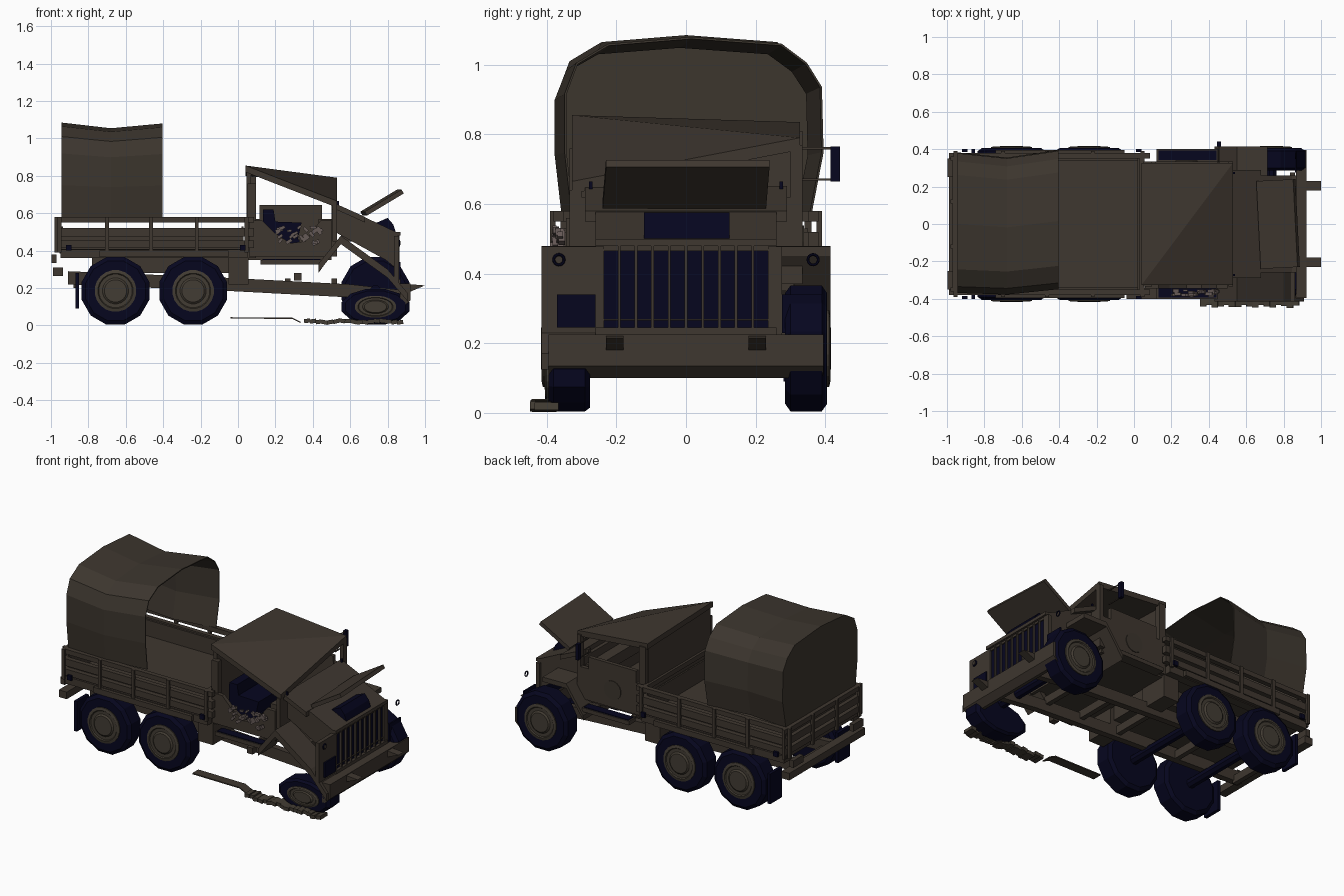
import bpy, bmesh, random
from math import pi, cos, sin
from mathutils import Matrix, Vector

random.seed(4)
cube = bpy.data.objects.get("Cube")
if cube:
    bpy.data.objects.remove(cube)


def material(name, r, g, b):
    m = bpy.data.materials.new(name)
    m.use_nodes = True
    m.diffuse_color = (r, g, b, 1)
    bsdf = m.node_tree.nodes["Principled BSDF"]
    bsdf.inputs["Base Color"].default_value = (r, g, b, 1)
    bsdf.inputs["Roughness"].default_value = 0.8
    return m


BROWN = material("drab brown", 0.049, 0.038, 0.029)
NAVY = material("dark navy", 0.0018, 0.0018, 0.0135)
CANVAS = material("canvas brown", 0.045, 0.036, 0.027)
RIM = material("rim brown", 0.055, 0.045, 0.033)
SHARD = material("pale shard", 0.13, 0.1, 0.093)


def finish(name, bm, mat):
    bmesh.ops.recalc_face_normals(bm, faces=bm.faces)
    me = bpy.data.meshes.new(name)
    bm.to_mesh(me)
    bm.free()
    me.materials.append(mat)
    ob = bpy.data.objects.new(name, me)
    bpy.context.collection.objects.link(ob)
    return ob


def prism(name, pts, y0, y1, mat=BROWN):
    """Extrude a side outline of (x, z) points across y."""
    bm = bmesh.new()
    a = [bm.verts.new((x, y0, z)) for x, z in pts]
    b = [bm.verts.new((x, y1, z)) for x, z in pts]
    bm.faces.new(a)
    bm.faces.new(b[::-1])
    for i in range(len(pts)):
        j = (i + 1) % len(pts)
        bm.faces.new((a[i], b[i], b[j], a[j]))
    return finish(name, bm, mat)


def box(name, x0, x1, y0, y1, z0, z1, mat=BROWN):
    return prism(name, [(x0, z0), (x1, z0), (x1, z1), (x0, z1)], y0, y1, mat)


def pair(name, x0, x1, y0, y1, z0, z1, mat=BROWN):
    box("left_" + name, x0, x1, y0, y1, z0, z1, mat)
    box("right_" + name, x0, x1, -y1, -y0, z0, z1, mat)


def band(name, pts, t, y0, y1, mat=BROWN):
    """Bent plate following a side path."""
    prism(name, pts + [(x, z - t) for x, z in reversed(pts)], y0, y1, mat)


def lathe(name, profile, centre, side, mat, seg=12, squash=1.0):
    """Spin a (radius, offset) profile round the y axis and cap its ends."""
    bm = bmesh.new()
    rings = []
    for r, d in profile:
        rings.append([bm.verts.new((centre[0] + r * cos(2 * pi * (k + .5) / seg), centre[1] + side * d,
                      centre[2] + squash * r * sin(2 * pi * (k + .5) / seg))) for k in range(seg)])
    for i, ring in enumerate(rings[:-1]):
        for k in range(seg):
            n = (k + 1) % seg
            bm.faces.new((ring[k], ring[n], rings[i + 1][n], rings[i + 1][k]))
    bm.faces.new(rings[0])
    bm.faces.new(rings[-1])
    return finish(name, bm, mat)


# Wheels; the front right one is flattened
TYRE = [(.165, -.06), (.187, -.045), (.187, .045), (.165, .06), (.12, .06)]
DISC = [(.112, .05), (.112, .066), (.095, .07), (.09, .064), (.07, .064), (.06, .072)]
for label, x in (("rear", -.655), ("middle", -.24), ("front", .735)):
    for word, s in (("left", 1), ("right", -1)):
        flat = label == "front" and s < 0
        c, q = ((x, -.335, .1), .53) if flat else ((x, s * .345, .185), 1)
        lathe(f"{label}_{word}_tyre", TYRE, c, s, NAVY, squash=q)
        lathe(f"{label}_{word}_rim", DISC, c, s, RIM, 20, q)
    lathe(label + "_axle", [(.03, -.3), (.03, .3)], (x, 0, .187), 1, NAVY, 8)

# Chassis
for word, y in (("left", .14), ("right", -.18)):
    band(word + "_chassis_rail", [(-.91, .29), (-.06, .255), (.6, .22), (.87, .19)], .07, y, y + .04)
for i, x in enumerate((-.88, -.45, -.02, .25, .5)):
    box(f"cross_member_{i}", x, x + .03, -.15, .15, .2, .25)
pair("tank", -.05, .055, .14, .33, .22, .38)
box("rear_bumper", -.99, -.935, -.38, .38, .265, .31)
pair("tail_light", -.998, -.97, .25, .35, .335, .38)
pair("mud_flap", -.87, -.85, .28, .4, .09, .28, NAVY)
prism("front_bumper", [(.865, .1), (.885, .1), (.922, .135), (.922, .225), (.865, .225)], -.395, .395)
for word, y in (("left", .18), ("right", -.23)):
    prism(word + "_tow_hook", [(.9, .222), (1, .214), (.915, .178)], y, y + .05)
box("step_bracket_right", .3, .34, -.34, -.3, .24, .28)

# Cargo bed
box("bed_floor", -.955, .05, -.36, .36, .385, .41)
pair("bed_sill", -.95, .05, .32, .375, .36, .405)
pair("bed_underframe", -.74, -.05, .33, .395, .365, .4)
box("bed_bolster", -.78, .03, -.2, .2, .28, .385)
for i, (a, b) in enumerate(((.415, .455), (.475, .52), (.55, .58))):
    pair(f"side_slat_{i}", -.965, .085, .35, .38, a, b)
    box(f"tail_slat_{i}", -.97, -.945, -.36, .36, a, b)
    box(f"head_slat_{i}", .03, .055, -.35, .35, a, b)
pair("inner_side_wall", -.945, .03, .338, .35, .4, .51)
box("tailgate_panel", -.945, -.935, -.35, .35, .4, .53)
box("headboard_panel", .02, .03, -.35, .35, .4, .53)
for i, x in enumerate((-.965, -.71, -.475, -.23, .035)):
    pair(f"side_post_{i}", x, x + .02, .375, .39, .39, .58)
for i, y in enumerate((-.36, -.13, .11, .34)):
    box(f"tail_post_{i}", -.98, -.965, y, y + .02, .39, .58)
pair("corner_latch", .01, .04, .385, .4, .4, .43, NAVY)
pair("rear_latch", -.92, -.89, .385, .4, .4, .43, NAVY)

# Sagging, twisted canvas cover, open at the front and closed at the rear
ARCH = [(-.36, .575), (-.38, .75), (-.38, .92), (-.345, 1.01), (-.25, 1.065), (0, 1.085),
        (.27, 1.065), (.345, 1.01), (.39, .94), (.395, .75), (.36, .575)]
bm = bmesh.new()
hoops = []
for x, narrow, shift, sag in ((-.945, .97, 0, 0), (-.68, .945, -.018, .03), (-.405, .96, .016, .005)):
    hoops.append([bm.verts.new((x, y * narrow + shift, z - sag * (z - .575) / .5)) for y, z in ARCH])
for a, b in zip(hoops, hoops[1:]):
    for i in range(len(ARCH) - 1):
        bm.faces.new((a[i], a[i + 1], b[i + 1], b[i]))
bm.faces.new(hoops[0])
cover = finish("canvas_cover", bm, CANVAS)
cover.modifiers.new("thickness", "SOLIDIFY").thickness = .006

# Cab
box("cab_floor", .05, .5, -.31, .31, .35, .38)
box("cab_back_wall", .045, .07, -.31, .31, .36, .82)
box("right_back_pillar", .05, .095, -.335, -.3, .36, .76)
box("left_back_pillar", .05, .095, .3, .335, .36, .81)
box("left_door", .07, .51, .31, .335, .37, .57)
box("left_door_top", .115, .45, .31, .335, .57, .645)
lathe("left_door_ring", [(.06, 0), (.06, .004)], (.28, .335, .48), 1, CANVAS, 16)
box("left_front_pillar", .505, .53, .3, .335, .37, .77)
box("right_front_pillar", .505, .53, -.335, -.3, .45, .64)
prism("right_door", [(.06, .37), (.5, .37), (.5, .56), (.44, .56), (.36, .45), (.28, .44),
                     (.19, .5), (.13, .56), (.06, .56)], -.345, -.32)
box("firewall", .5, .53, -.3, .3, .37, .62)
box("dashboard", .43, .5, -.29, .29, .5, .57)
box("seat_base", .12, .33, -.28, -.02, .38, .46, NAVY)
prism("seat_back", [(.13, .46), (.32, .46), (.34, .55), (.2, .555), (.19, .62), (.135, .62)],
      -.28, -.02, NAVY)
pair("wiper_stub", .53, .54, .268, .278, .62, .665, NAVY)
pair("running_board", .12, .45, .335, .4, .325, .35)
pair("tread_plate", .13, .44, .342, .394, .35, .355, NAVY)

# Crumpled roof, creased along its diagonal
bm = bmesh.new()
a, b, c, d = [bm.verts.new(p) for p in ((.04, -.327, .855), (.04, .327, .835),
                                        (.53, .327, .79), (.53, -.327, .665))]
bm.faces.new((a, b, c))
bm.faces.new((a, c, d))
low = bmesh.ops.extrude_face_region(bm, geom=bm.faces[:], use_keep_orig=True)["geom"]
bmesh.ops.translate(bm, vec=(0, 0, -.035), verts=[v for v in low if isinstance(v, bmesh.types.BMVert)])
finish("crumpled_roof", bm, BROWN)

# Mirror
for z in (.67, .76):
    box("mirror_arm", .452, .458, .32, .42, z - .003, z + .003)
box("mirror", .445, .465, .415, .442, .665, .765, NAVY)

# Engine bay and loose bonnet
for word, y in (("left", .235), ("right", -.26)):
    prism(word + "_bonnet_side", [(.5, .65), (.53, .645), (.85, .49), (.85, .3), (.79, .35), (.5, .51)],
          y, y + .025)
band("cowl", [(.52, .652), (.68, .58)], .03, -.29, .29)
band("bonnet_top", [(.66, .587), (.855, .495)], .025, -.26, .26)
prism("engine", [(.62, .46), (.8, .37), (.8, .48), (.62, .55)], -.13, .13, NAVY)
prism("intake_box", [(.72, .54), (.85, .48), (.83, .54), (.8, .575)], -.12, .125, NAVY)
bonnet = box("loose_bonnet", -.115, .115, -.235, .235, -.012, .012)
bonnet.matrix_world = (Matrix.Translation((.77, 0, .657)) @ Matrix.Rotation(.05, 4, "Z")
                       @ Matrix.Rotation(-.54, 4, "Y"))

# Grille, right front panel and the lamps left hanging on the other side
box("grille_back", .835, .85, -.235, .235, .24, .485, NAVY)
for z in (.225, .48):
    box("grille_frame", .835, .868, -.26, .26, z, z + .02)
for z in (.265, .465):
    box("grille_rung", .85, .857, -.235, .235, z, z + .005)
for i in range(9):
    y = (i - 4) * .048
    box(f"grille_bar_{i}", .85, .864, y - .004, y + .004, .24, .485)
box("right_front_panel", .835, .86, -.415, -.235, .225, .478)
box("right_lamp_box", .86, .869, -.37, -.26, .245, .34, NAVY)
box("left_panel_strip", .835, .86, .235, .275, .225, .478)
box("left_lamp_box", .86, .869, .275, .39, .23, .34, NAVY)
lens = lathe("right_headlight_lens", [(.011, 0), (.011, .009)], (0, 0, 0), 1, BROWN)
lens.matrix_world = Matrix.Translation((.86, -.365, .44)) @ Matrix.Rotation(-pi / 2, 4, "Z")
for y in (-.365, .365):
    bpy.ops.mesh.primitive_torus_add(location=(.863, y, .44), rotation=(0, pi / 2, 0), major_segments=16,
                                     minor_segments=6, major_radius=.015, minor_radius=.004)
    ring = bpy.context.object
    ring.name = "headlight_ring"
    ring.data.materials.append(NAVY)
band("left_fender", [(.43, .31), (.55, .48), (.715, .478)], .03, .24, .415)
band("right_fender", [(.43, .33), (.55, .48), (.8, .3), (.91, .17)], .045, -.415, -.25)

# Debris: broken glass, torn step and shredded tyre tread
for i in range(26):
    s = random.uniform(.012, .022)
    p = Vector((random.uniform(.2, .46), random.uniform(-.385, -.355), random.uniform(.44, .525)))
    piece = box(f"shard_{i}", -s, s, -s / 2, s / 2, -s / 2, s / 2, SHARD)
    piece.matrix_world = Matrix.Translation(p) @ Matrix.Rotation(random.uniform(-1, 1), 4, "Y")
band("torn_step", [(-.04, .044), (.29, .042), (.335, .02)], .007, -.4, -.34)
for i in range(17):
    x = .37 + i * .031
    piece = box(f"tread_piece_{i}", -.017, .017, -.035, .035, -.011, .011, RIM)
    piece.matrix_world = (Matrix.Translation((x, -.405 + .008 * sin(i * 2), .021 + .004 * cos(i)))
                          @ Matrix.Rotation(random.uniform(-.25, .25), 4, "Y"))
